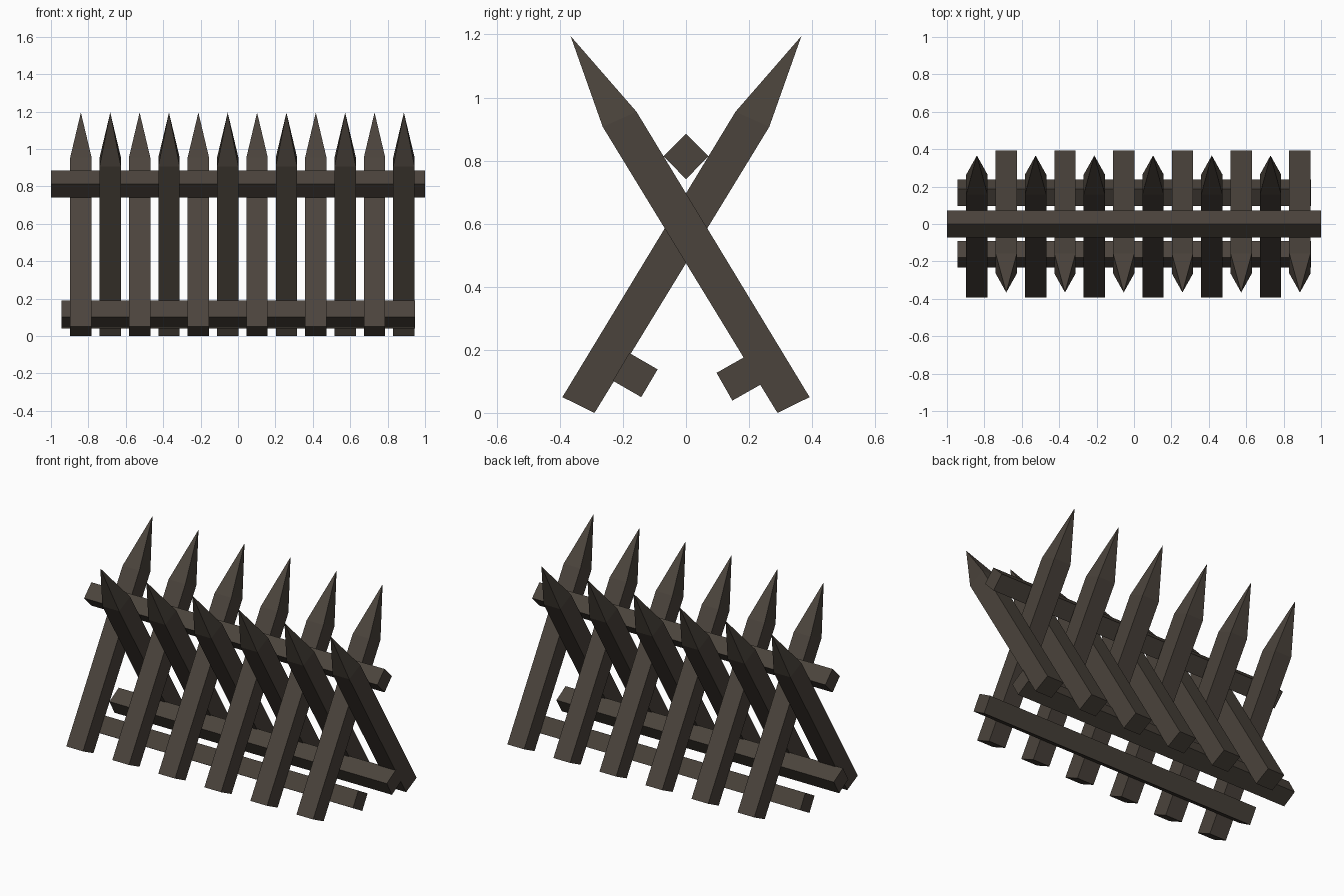
import bpy

if "Cube" in bpy.data.objects:
    bpy.data.objects.remove(bpy.data.objects["Cube"])

wood = bpy.data.materials.new("dark weathered wood")
wood.diffuse_color = (0.070, 0.057, 0.045, 1)
wood.use_nodes = True
wood.node_tree.nodes["Principled BSDF"].inputs["Base Color"].default_value = wood.diffuse_color


def add_object(name, verts, faces):
    mesh = bpy.data.meshes.new(name)
    mesh.from_pydata(verts, [], faces)
    mesh.materials.append(wood)
    obj = bpy.data.objects.new(name, mesh)
    bpy.context.collection.objects.link(obj)
    # consistent outward normals
    import bmesh
    bm = bmesh.new()
    bm.from_mesh(mesh)
    bmesh.ops.recalc_face_normals(bm, faces=bm.faces)
    bm.to_mesh(mesh)
    bm.free()
    return obj


def stake(name, x, side):
    """Leaning square stake with a four-sided point; side=1 leans to the back."""
    h = 0.057
    base = [(-0.392, 0.05), (-0.29, 0.0)]
    shoulder = [(0.157, 0.955), (0.264, 0.907)]
    verts = []
    for (y0, z0), (y1, z1) in (base, shoulder):
        verts += [(x - h, side * y0, z0), (x + h, side * y0, z0),
                  (x + h, side * y1, z1), (x - h, side * y1, z1)]
    verts.append((x, side * 0.366, 1.195))
    faces = [(0, 1, 2, 3)]
    for i in range(4):
        j = (i + 1) % 4
        faces += [(i, j, j + 4, i + 4), (i + 4, j + 4, 8)]
    add_object(name, verts, faces)


def rail(name, profile, x0, x1):
    """Square beam along x from a y/z profile."""
    verts = [(x, y, z) for x in (x0, x1) for y, z in profile]
    faces = [(0, 1, 2, 3), (4, 5, 6, 7)]
    faces += [(i, (i + 1) % 4, (i + 1) % 4 + 4, i + 4) for i in range(4)]
    add_object(name, verts, faces)


# Crossed stakes, alternating lean
for i in range(12):
    lean = 1 if i % 2 == 0 else -1
    stake(f"{'back' if lean > 0 else 'front'}_leaning_stake_{i // 2 + 1}",
          -0.84 + i * 0.157, lean)

# Rails: one in the crotch on top, two along the feet
rail("top_rail", [(0, 0.885), (0.071, 0.814), (0, 0.741), (-0.071, 0.814)], -1, 1)
rail("front_bottom_rail",
     [(-0.18, 0.19), (-0.09, 0.138), (-0.142, 0.05), (-0.232, 0.102)], -0.945, 0.947)
rail("back_bottom_rail",
     [(0.187, 0.178), (0.097, 0.127), (0.147, 0.039), (0.237, 0.09)], -0.945, 0.947)
